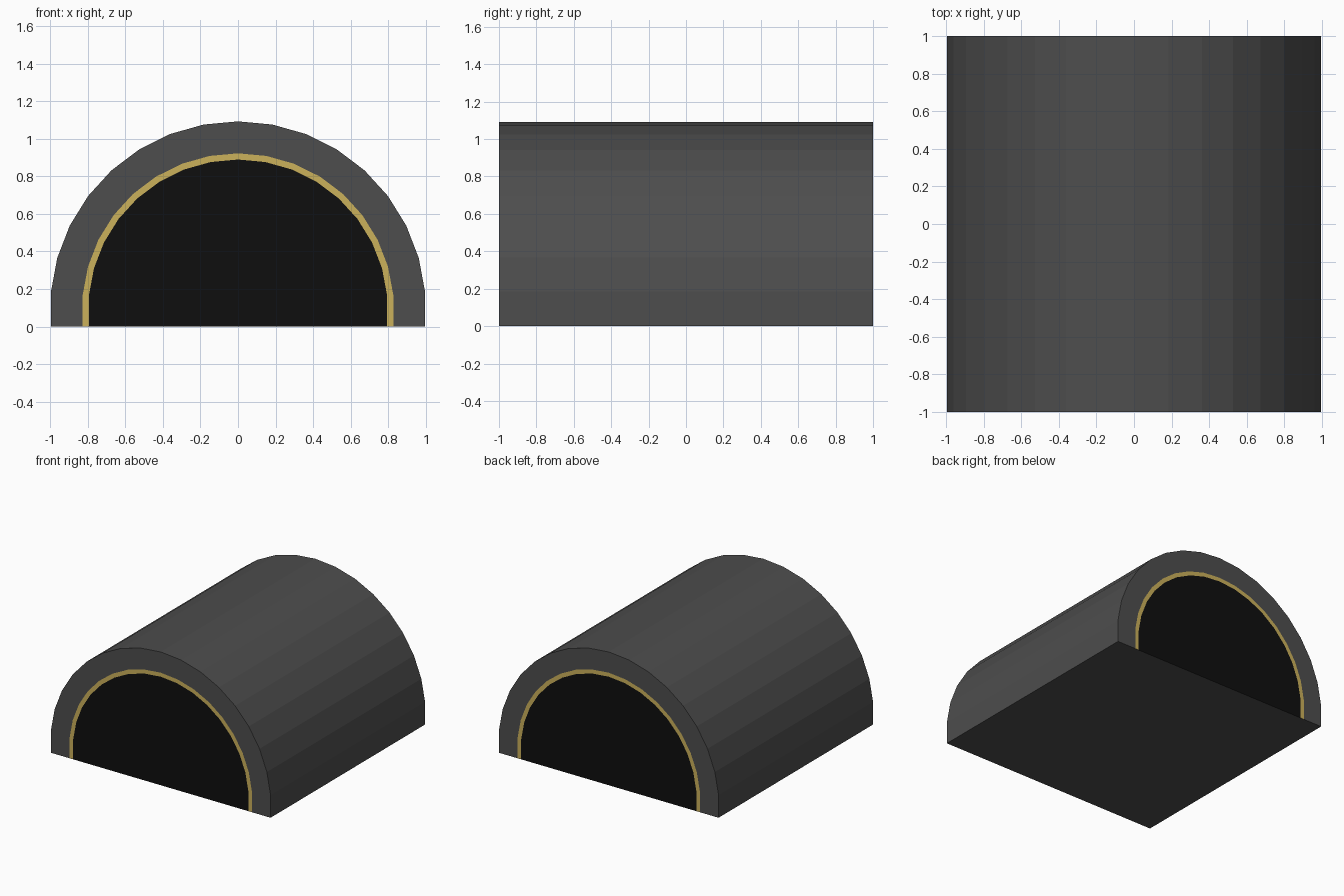
import bpy, bmesh, math

if "Cube" in bpy.data.objects:
    bpy.data.objects.remove(bpy.data.objects["Cube"])

STEP = 2 * math.pi / 34          # facet angle of the round roof
CZ = math.cos(8 * STEP)          # height of the arch centre


def material(name, rgb):
    m = bpy.data.materials.new(name)
    m.diffuse_color = (*rgb, 1)
    m.use_nodes = True
    m.node_tree.nodes["Principled BSDF"].inputs["Base Color"].default_value = m.diffuse_color
    return m


charcoal = material("charcoal", (0.075, 0.075, 0.075))
gold = material("gold", (0.60, 0.44, 0.105))
black = material("black", (0.0045, 0.0045, 0.0045))


def arch(r):
    """Faceted arch from the left foot to the right foot, feet on z = 0."""
    pts = [(r * math.sin(i * STEP), CZ + r * math.cos(i * STEP)) for i in range(-8, 9)]
    return [(pts[0][0], 0)] + pts + [(pts[-1][0], 0)]


def make(name, build, mat):
    bm = bmesh.new()
    build(bm)
    me = bpy.data.meshes.new(name)
    bm.to_mesh(me)
    bm.free()
    me.materials.append(mat)
    ob = bpy.data.objects.new(name, me)
    bpy.context.collection.objects.link(ob)


def loop(bm, r, y):
    return [bm.verts.new((x, y, z)) for x, z in arch(r)]


def face(bm, verts, flip):
    bm.faces.new(verts[::-1] if flip else verts)


def band(bm, outer, inner, y):
    """Flat arch-shaped strip on one end."""
    a, b = loop(bm, outer, y), loop(bm, inner, y)
    for i in range(len(a) - 1):
        face(bm, [a[i], a[i + 1], b[i + 1], b[i]], y < 0)
    return a


R, TRIM_OUT, TRIM_IN = 1.0, 0.83, 0.797


# Roof, floor and the flat end rims
def shell(bm):
    f, b = band(bm, R, TRIM_OUT, -1), band(bm, R, TRIM_OUT, 1)
    n = len(f)
    for i in range(n):
        j = (i + 1) % n
        bm.faces.new([f[i], b[i], b[j], f[j]])
    bmesh.ops.recalc_face_normals(bm, faces=bm.faces)


make("arched_shell", shell, charcoal)

# Gold trim and black opening panel on both ends
for side, y in (("front", -1), ("back", 1)):
    make(side + "_trim", lambda bm: band(bm, TRIM_OUT, TRIM_IN, y), gold)
    make(side + "_opening", lambda bm: face(bm, loop(bm, TRIM_IN, y), y < 0), black)
